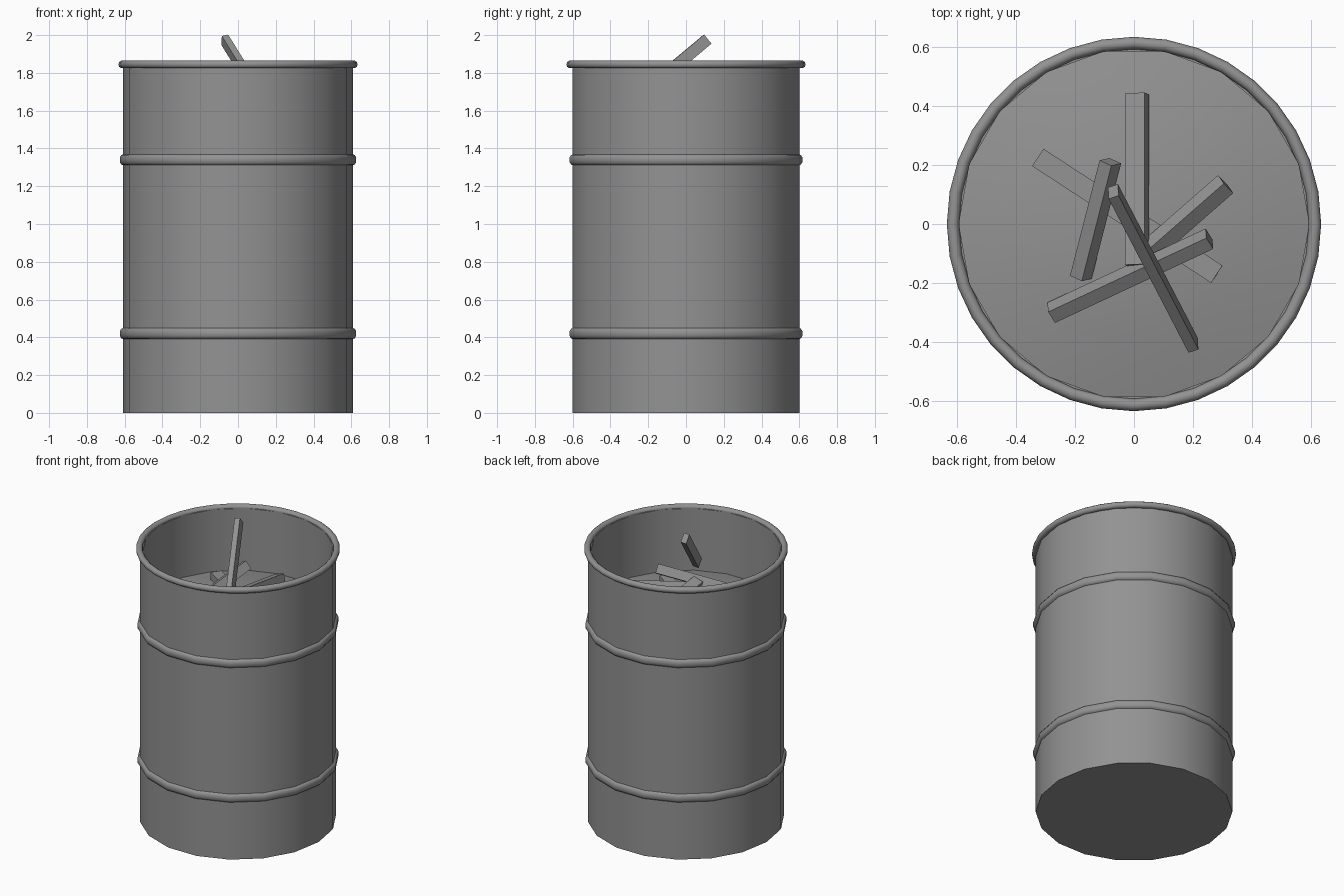
import bpy
import bmesh
import math
from mathutils import Vector, Matrix

cube = bpy.data.objects.get("Cube")
if cube:
    bpy.data.objects.remove(cube, do_unlink=True)

grey = bpy.data.materials.new("plain_grey")
grey.use_nodes = True
colour = (0.29, 0.29, 0.29, 1)
grey.diffuse_color = colour
grey.node_tree.nodes["Principled BSDF"].inputs["Base Color"].default_value = colour


def finish(name, bm, smooth=True):
    """Turn a bmesh into a named, coloured object."""
    bmesh.ops.recalc_face_normals(bm, faces=bm.faces)
    mesh = bpy.data.meshes.new(name)
    bm.to_mesh(mesh)
    bm.free()
    mesh.materials.append(grey)
    obj = bpy.data.objects.new(name, mesh)
    bpy.context.collection.objects.link(obj)
    if smooth:
        bpy.ops.object.select_all(action="DESELECT")
        obj.select_set(True)
        bpy.context.view_layer.objects.active = obj
        bpy.ops.object.shade_smooth_by_angle(angle=math.radians(40))
    return obj


def lathe(name, profile, sides, closed=False):
    """Revolve (radius, height) points around z."""
    bm = bmesh.new()
    verts = [bm.verts.new((r, 0, z)) for r, z in profile]
    pairs = list(zip(verts, verts[1:]))
    if closed:
        pairs.append((verts[-1], verts[0]))
    edges = [bm.edges.new(p) for p in pairs]
    bmesh.ops.spin(bm, geom=verts + edges, cent=(0, 0, 0), axis=(0, 0, 1),
                   angle=math.tau, steps=sides, use_duplicate=False)
    bmesh.ops.remove_doubles(bm, verts=bm.verts, dist=0.0005)
    return finish(name, bm)


def plank(name, start, end, width, thick, roll=0):
    """Straight wooden stick between two end points, rolled about its length."""
    start, end = Vector(start), Vector(end)
    along = (end - start).normalized()
    side = along.cross(Vector((0, 0, 1))).normalized()
    up = side.cross(along)
    turn = Matrix((side, along, up)).transposed().to_4x4()
    bm = bmesh.new()
    bmesh.ops.create_cube(bm, size=1)
    place = (Matrix.Translation((start + end) / 2) @ turn
             @ Matrix.Rotation(math.radians(roll), 4, "Y")
             @ Matrix.Diagonal((width, (end - start).length, thick, 1)))
    bmesh.ops.transform(bm, matrix=place, verts=bm.verts)
    return finish(name, bm, smooth=False)


# Drum shell with an open top, inner wall and closed base
SIDES = 18
lathe("drum_shell", [(0, 0), (0.61, 0), (0.61, 1.845), (0.592, 1.845), (0.592, 1.35)], SIDES)

# Rolled rim
rim = [(0.612 + 0.021 * math.cos(a), 1.845 + 0.021 * math.sin(a))
       for a in (i * math.tau / 10 for i in range(10))]
lathe("rolled_rim", rim, 36, closed=True)

# Two raised hoops around the drum
for label, z in (("lower", 0.42), ("upper", 1.34)):
    hoop = [(0.603, -0.031), (0.618, -0.025), (0.626, -0.012),
            (0.626, 0.012), (0.618, 0.025), (0.603, 0.031)]
    lathe(label + "_hoop", [(r, z + h) for r, h in hoop], SIDES)

# Low mound of ash inside
lathe("ash_mound", [(0, 1.5), (0.2, 1.49), (0.4, 1.465), (0.6, 1.42)], SIDES)

# Heap of firewood, with one stick standing above the rim
plank("flat_stick", (-0.325, 0.225, 1.49), (0.28, -0.17, 1.5), 0.07, 0.05)
plank("back_stick", (0.01, 0.44, 1.48), (0.01, -0.14, 1.56), 0.07, 0.05, 18)
plank("left_stick", (-0.08, 0.21, 1.63), (-0.18, -0.18, 1.5), 0.05, 0.06, 30)
plank("right_stick", (0.31, 0.135, 1.56), (0.03, -0.11, 1.53), 0.055, 0.06, -35)
plank("cross_stick", (-0.28, -0.3, 1.49), (0.255, -0.05, 1.62), 0.05, 0.06, 30)
plank("tall_stick", (-0.07, 0.11, 1.975), (0.2, -0.41, 1.54), 0.036, 0.062, 15)
